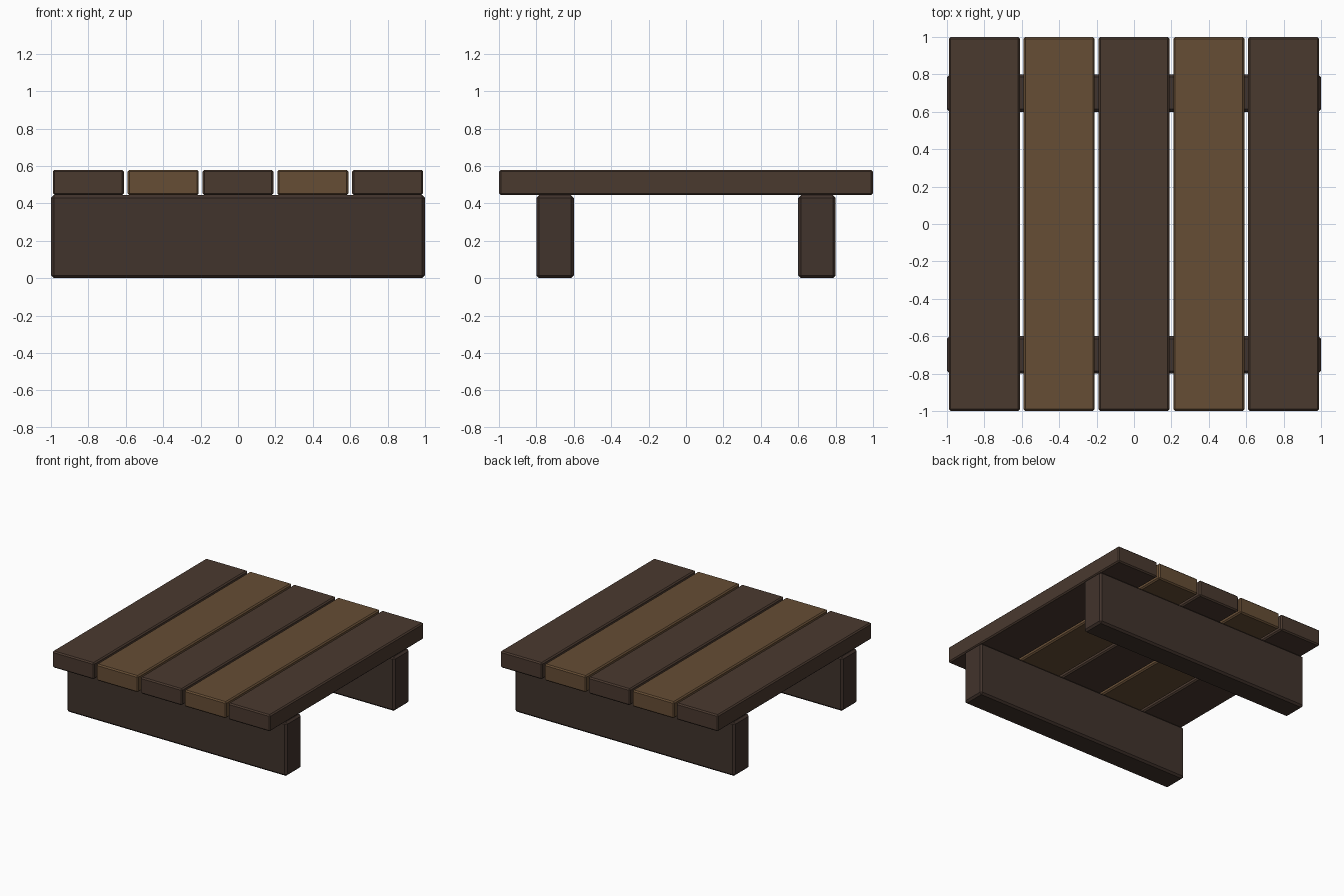
import bpy
import bmesh

if "Cube" in bpy.data.objects:
    bpy.data.objects.remove(bpy.data.objects["Cube"])


def material(name, color):
    m = bpy.data.materials.new(name)
    m.diffuse_color = (*color, 1)
    m.use_nodes = True
    m.node_tree.nodes["Principled BSDF"].inputs["Base Color"].default_value = m.diffuse_color
    return m


def board(name, center, size, mat, chamfer):
    """Chamfered wooden block."""
    mesh = bpy.data.meshes.new(name)
    bm = bmesh.new()
    bmesh.ops.create_cube(bm, size=1)
    bmesh.ops.scale(bm, vec=size, verts=bm.verts)
    bmesh.ops.bevel(bm, geom=bm.edges[:], offset=chamfer, segments=1,
                    profile=0.5, affect='EDGES')
    bm.to_mesh(mesh)
    bm.free()
    mesh.materials.append(mat)
    obj = bpy.data.objects.new(name, mesh)
    obj.location = center
    bpy.context.collection.objects.link(obj)
    return obj


dark = material("dark_wood", (0.068, 0.041, 0.028))
light = material("light_wood", (0.133, 0.075, 0.035))
beam_wood = material("beam_wood", (0.053, 0.033, 0.025))

# Five top planks, alternating colours
for i in range(5):
    board(f"plank_{i + 1}", (-0.8 + 0.4 * i, 0, 0.512), (0.38, 2, 0.136),
          light if i % 2 else dark, 0.01)

# Two support beams
for name, y in (("front_beam", -0.7), ("back_beam", 0.7)):
    board(name, (0, y, 0.222), (2, 0.2, 0.444), beam_wood, 0.015)
